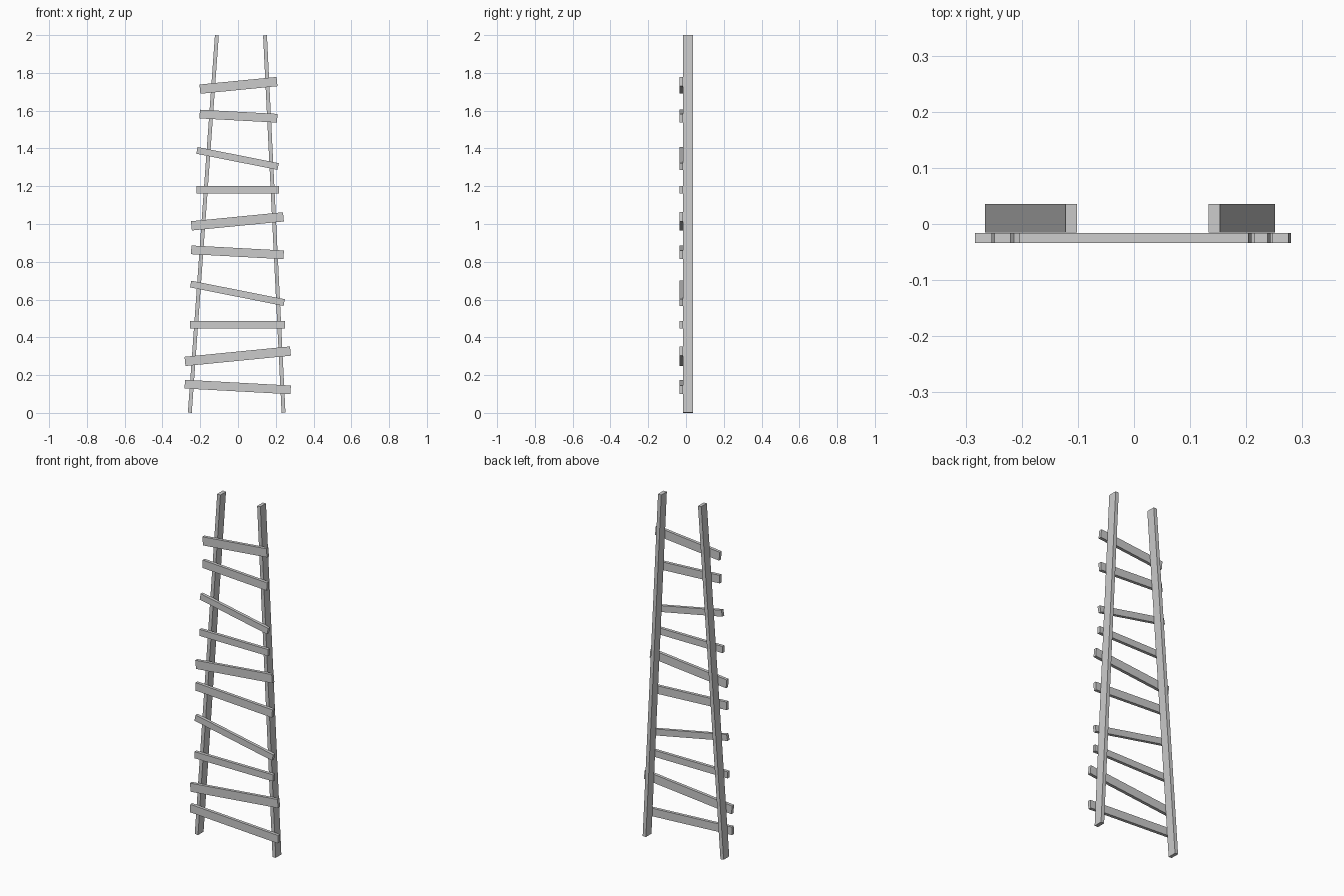
import bpy, math
from mathutils import Matrix, Vector

if "Cube" in bpy.data.objects:
    bpy.data.objects.remove(bpy.data.objects["Cube"])


def bar(name, a, b, y0, y1, width):
    """Square-ended board from a to b, given as (x, z) centre-line points."""
    d = Vector((b[0] - a[0], b[1] - a[1]))
    bpy.ops.mesh.primitive_cube_add(size=1)
    ob = bpy.context.object
    ob.name = name
    angle = math.atan2(d.y, d.x)
    ob.data.transform(Matrix.Diagonal((d.length, y1 - y0, width, 1)))
    ob.data.transform(Matrix.Rotation(-angle, 4, 'Y'))
    ob.location = ((a[0] + b[0]) / 2, (y0 + y1) / 2, (a[1] + b[1]) / 2)
    return ob


# Leaning side rails
bar("left_rail", (-0.255, 0.001), (-0.112, 1.999), -0.015, 0.036, 0.0205)
bar("right_rail", (0.241, 0.001), (0.143, 1.999), -0.015, 0.036, 0.0205)

# Crooked rungs: tilt and board height repeat every four rungs
tilts = (-3.1, 5.6, 0, -11.2)
heights = (0.046, 0.049, 0.038, 0.036)
rungs = [  # centre height, left x, right x
    (0.137, -0.283, 0.280), (0.300, -0.283, 0.280),
    (0.467, -0.254, 0.248), (0.633, -0.254, 0.248),
    (0.850, -0.249, 0.243), (1.014, -0.249, 0.243),
    (1.181, -0.221, 0.216), (1.347, -0.221, 0.216),
    (1.571, -0.204, 0.209), (1.734, -0.204, 0.209),
]
for i, (z, x0, x1) in enumerate(rungs):
    t, h = math.radians(tilts[i % 4]), heights[i % 4]
    inset = abs(math.sin(t)) * h / 2
    x0, x1 = x0 + inset, x1 - inset
    dz = math.tan(t) * (x1 - x0) / 2
    bar(f"rung_{i + 1}", (x0, z - dz), (x1, z + dz), -0.034, -0.016, h)
